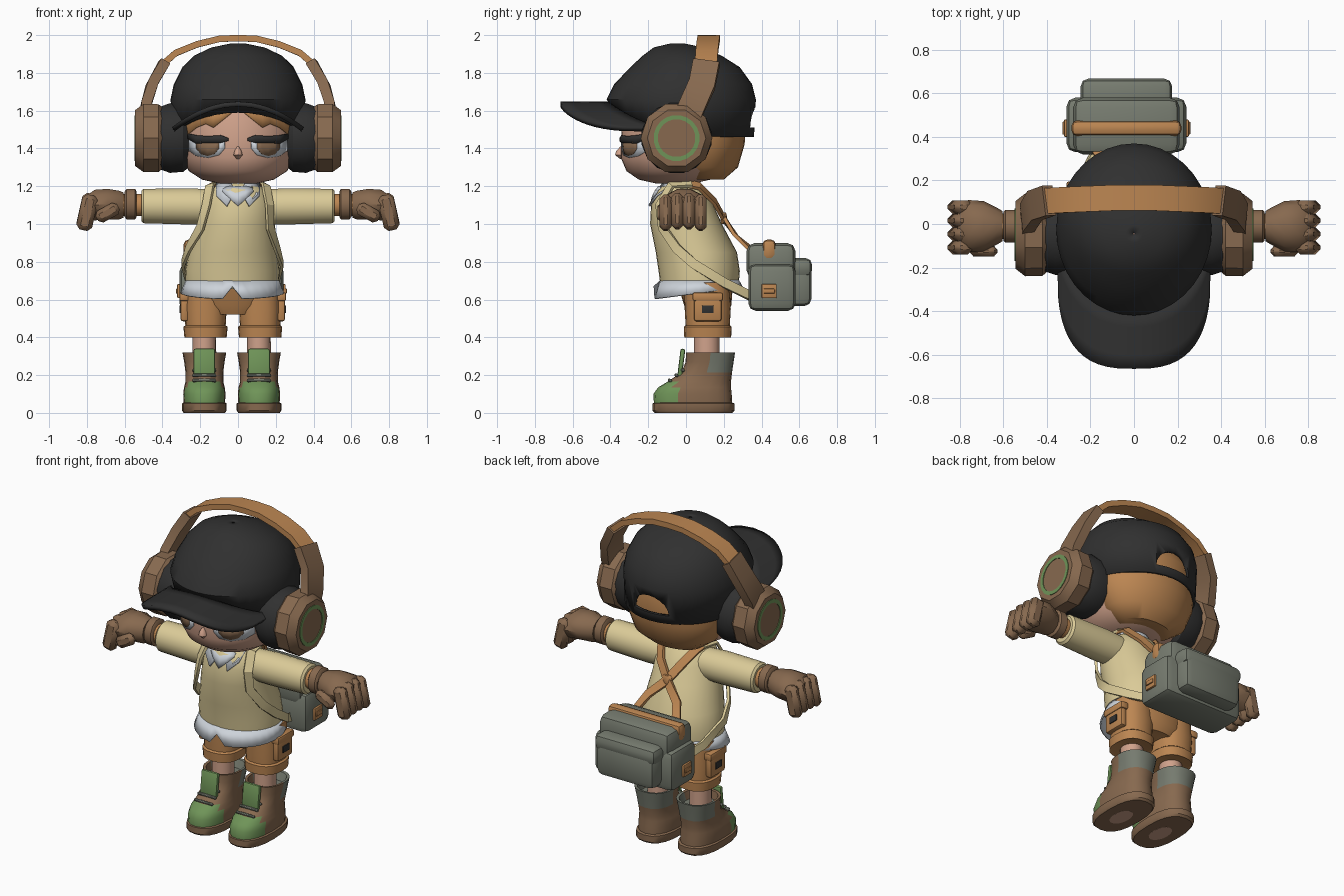
import bpy, bmesh, math
from mathutils import Vector, Euler

if "Cube" in bpy.data.objects:
    bpy.data.objects.remove(bpy.data.objects["Cube"])

def material(name, hexa):
    m = bpy.data.materials.new(name)
    c = [int(hexa[i:i + 2], 16) / 255 for i in (0, 2, 4)]
    m.diffuse_color = [v / 12.92 if v < .04 else ((v + .055) / 1.055) ** 2.4 for v in c] + [1]
    m.use_nodes = True
    m.node_tree.nodes["Principled BSDF"].inputs["Base Color"].default_value = m.diffuse_color
    return m

BLACK = material("black", "303030")
TAN = material("tan_leather", "BC8652")
BROWN = material("brown", "87694F")
CREAM = material("cream", "DBCB98")
GREY = material("grey_green", "777C70")
GREEN = material("green", "6F9458")
SKIN = material("skin", "D0A28B")
WHITE = material("off_white", "CDD3DA")

def make(name, verts, faces, mat, angle=40):
    me = bpy.data.meshes.new(name)
    me.from_pydata([tuple(v) for v in verts], [], faces)
    bm = bmesh.new()
    bm.from_mesh(me)
    bmesh.ops.recalc_face_normals(bm, faces=bm.faces)
    bm.to_mesh(me)
    bm.free()
    ob = bpy.data.objects.new(name, me)
    bpy.context.collection.objects.link(ob)
    me.materials.append(mat)
    bpy.ops.object.select_all(action='DESELECT')
    ob.select_set(True)
    bpy.context.view_layer.objects.active = ob
    bpy.ops.object.shade_smooth_by_angle(angle=math.radians(angle))
    return ob

def loft(name, rows, mat, n=24, p=2, axis='z', caps=True, fn=None, angle=40):
    """Rows are (position, centre a, centre b, radius a, radius b)."""
    vs = []
    for h, ca, cb, ra, rb in rows:
        for i in range(n):
            t = 2 * math.pi * (i + .5 * (axis == 'x')) / n
            c, s = math.sin(t), -math.cos(t)
            a = ca + ra * math.copysign(abs(c) ** (2 / p), c)
            b = cb + rb * math.copysign(abs(s) ** (2 / p), s)
            vs.append([a, b, h] if axis == 'z' else [h, a, b])
    if fn:
        for i, v in enumerate(vs):
            fn(v, i // n, i % n)
    fs = [(r * n + i, r * n + (i + 1) % n, (r + 1) * n + (i + 1) % n, (r + 1) * n + i)
          for r in range(len(rows) - 1) for i in range(n)]
    if caps:
        fs += [tuple(range(n)), tuple(range(len(vs) - n, len(vs)))]
    return make(name, vs, fs, mat, angle)

def box(name, loc, size, mat, bevel=.015, rot=(0, 0, 0), seg=2):
    bm = bmesh.new()
    bmesh.ops.create_cube(bm, size=1)
    for v in bm.verts:
        v.co = Vector([v.co[i] * size[i] for i in range(3)])
    bmesh.ops.bevel(bm, geom=bm.edges[:], offset=bevel, segments=seg, affect='EDGES', profile=.5)
    r = Euler(rot).to_matrix()
    vs = [r @ v.co + Vector(loc) for v in bm.verts]
    fs = [[v.index for v in f.verts] for f in bm.faces]
    bm.verts.index_update()
    fs = [[v.index for v in f.verts] for f in bm.faces]
    bm.free()
    return make(name, vs, fs, mat)

def ribbon(name, pts, width, thick, mat, centre):
    """Flat strap along points, its flat side facing away from centre(p)."""
    pts = [Vector(q) for q in pts]
    vs, k = [], len(pts)
    for i, q in enumerate(pts):
        t = (pts[min(i + 1, k - 1)] - pts[max(i - 1, 0)]).normalized()
        nor = q - Vector(centre(q))
        nor = (nor - t * nor.dot(t)).normalized()
        w = t.cross(nor)
        vs += [q + w * a * width / 2 + nor * b * thick / 2 for a, b in ((1, 1), (-1, 1), (-1, -1), (1, -1))]
    fs = [(4 * r + i, 4 * r + (i + 1) % 4, 4 * r + 4 + (i + 1) % 4, 4 * r + 4 + i)
          for r in range(k - 1) for i in range(4)]
    return make(name, vs, fs + [(0, 1, 2, 3), tuple(range(4 * k - 4, 4 * k))], mat, 30)

def front_y(rows, x, z):
    for a, b in zip(rows, rows[1:]):
        if a[0] <= z <= b[0]:
            f = (z - a[0]) / (b[0] - a[0])
            _, cx, cy, rx, ry = [u + (v - u) * f for u, v in zip(a, b)]
            return cy - ry * math.sqrt(max(0, 1 - ((x - cx) / rx) ** 2))

def patch(name, rows, cols, s, off, mat):
    """Thin plate on the front of a loft; cols are (x, top z, bottom z)."""
    vs = []
    for x, a, b in cols:
        vs += [(s * x, front_y(rows, s * x, z) - off, z) for z in (a, (a + b) / 2, b)]
    fs = [(3 * i + j, 3 * i + j + 1, 3 * i + j + 4, 3 * i + j + 3)
          for i in range(len(cols) - 1) for j in (0, 1)]
    solid(make(name, vs, fs, mat), .006)

def solid(ob, t, offset=0):
    m = ob.modifiers.new("thickness", 'SOLIDIFY')
    m.thickness, m.offset = t, offset

# Head, hair and face
HEAD = [(1.215, 0, -.06, .10, .10), (1.235, 0, -.06, .19, .19), (1.28, 0, -.05, .26, .265),
        (1.35, 0, -.04, .30, .305), (1.45, 0, -.03, .315, .315), (1.6, 0, -.03, .315, .3), (1.75, 0, 0, .25, .25)]
loft("head", HEAD, SKIN, 40)
loft("hair_back", [(1.235, 0, .1, .17, .1), (1.3, 0, .095, .26, .18), (1.42, 0, .075, .315, .235),
                   (1.6, 0, .05, .325, .275), (1.75, 0, 0, .26, .26)], TAN, 32)
loft("nose", [(1.345, 0, -.34, .008, .01), (1.365, 0, -.345, .025, .03), (1.385, 0, -.345, .02, .025),
              (1.41, 0, -.34, .006, .008)], SKIN, 10)
loft("neck", [(1.1, 0, -.02, .07, .07), (1.24, 0, -.02, .07, .07)], SKIN, 16)
for s in (-1, 1):
    patch("fringe", HEAD, [(.03, 1.62, 1.59), (.08, 1.62, 1.55), (.13, 1.62, 1.51), (.17, 1.62, 1.53),
                           (.22, 1.62, 1.51), (.27, 1.62, 1.47), (.3, 1.6, 1.44)], s, .012, TAN)
    patch("eye_white", HEAD, [(.07, 1.44, 1.4), (.1, 1.445, 1.365), (.16, 1.445, 1.35), (.22, 1.445, 1.36),
                              (.26, 1.445, 1.39)], s, .003, WHITE)
    patch("iris", HEAD, [(.1, 1.44, 1.4), (.125, 1.44, 1.37), (.16, 1.44, 1.36), (.195, 1.44, 1.37),
                         (.22, 1.44, 1.4)], s, .006, BROWN)
    patch("lashes", HEAD, [(.05, 1.455, 1.44), (.09, 1.47, 1.43), (.16, 1.465, 1.43), (.22, 1.47, 1.425),
                           (.27, 1.48, 1.455)], s, .009, BLACK)

# Cap: crown with arched rear opening, and curved brim
def cap_edge(v, r, i):
    if r == 0:
        v[2] = 1.46 + .14 * max(0, (.36 - v[1]) / .76) ** 3
crown = loft("cap_crown", [(1.46, 0, -.01, .345, .37), (1.66, 0, -.025, .357, .395), (1.74, 0, -.015, .34, .365),
                           (1.83, 0, -.005, .295, .29), (1.89, 0, -.02, .235, .21), (1.935, 0, -.04, .14, .13),
                           (1.955, 0, -.045, .04, .04), (1.956, 0, -.045, .004, .004)], BLACK, 36, caps=False, fn=cap_edge)
solid(crown, .02, -1)
arch = [(.12 * math.cos(math.pi * i / 10), 1.51 + .11 * math.sin(math.pi * i / 10)) for i in range(11)]
cutter = make("opening_cutter", [(x, y, z) for y in (.15, .5) for x, z in arch],
              [tuple(range(11)), tuple(range(11, 22))] + [(i, (i + 1) % 11, 11 + (i + 1) % 11, 11 + i) for i in range(11)], BLACK)
cutter.hide_render = True
bpy.context.view_layer.objects.active = crown
bpy.ops.object.modifier_apply(modifier="thickness")
cut = crown.modifiers.new("opening", 'BOOLEAN')
cut.operation, cut.object = 'DIFFERENCE', cutter
bpy.ops.object.modifier_apply(modifier="opening")
bpy.data.objects.remove(cutter)
vs, M, K = [], 25, 5
for i in range(M):
    t = math.radians(-80 + 160 * i / (M - 1))
    sn, cs = math.sin(t), math.cos(t)
    inner = Vector((.35 * sn, -.025 - .385 * cs))
    outer = Vector((.345 * math.copysign(abs(sn) ** .72, sn), -.2 - .465 * cs ** .72))
    for j in range(K):
        q = inner.lerp(outer, j / (K - 1))
        vs.append((q.x, q.y, 1.495 + .14 * (1 - (q.x / .35) ** 2)))
solid(make("cap_brim", vs, [(i * K + j, i * K + j + 1, i * K + K + j + 1, i * K + K + j)
                            for i in range(M - 1) for j in range(K - 1)], BLACK), .026)

# Headphones
band = [(.41, .105, 1.835), (.33, .11, 1.905), (.22, .115, 1.95), (.1, .12, 1.98), (0, .12, 1.984)]
path = band + [(-x, y, z) for x, y, z in band[-2::-1]]
ring_centre = lambda q: (0, q.y, 1.5)
ribbon("headband", path, .118, .034, TAN, ring_centre)
for s in (-1, 1):
    ribbon("band_arm", [(s * x, y, z) for x, y, z in ((.39, .108, 1.855), (.455, .085, 1.74), (.49, .03, 1.62), (.49, 0, 1.55))],
           .14, .055, BROWN, ring_centre)
    def disc(name, rows, mat, n=10, caps=True):
        loft(name, [(s * x, -.05, 1.455, r, r) for x, r in rows], mat, n, axis='x', caps=caps, angle=30)
    disc("ear_cushion", [(.25, .15), (.29, .182), (.36, .188), (.41, .17)], BLACK, 16)
    disc("ear_cup", [(.395, .165), (.42, .188), (.5, .19), (.545, .155)], BROWN)
    disc("ear_ring", [(.54, .122), (.549, .122), (.549, .1), (.54, .1)], GREEN, 20, False)

# Sweater, shirt hem and collar
TORSO = [(.655, -.03, .072, .245, .205), (.75, -.03, .07, .25, .215), (.85, -.025, .055, .235, .215),
         (1.0, -.01, 0, .205, .19), (1.1, 0, -.02, .19, .165), (1.18, 0, -.03, .15, .135), (1.22, 0, -.03, .09, .085)]
loft("sweater", TORSO, CREAM, 32, angle=60)
def hem_edge(v, r, i):
    if r:
        v[2] += .13 * v[1] + (.065 if i == 0 else 0)
solid(loft("shirt_hem", [(.7, -.03, .072, .243, .205), (.625, -.03, .065, .27, .232)], WHITE, 32, caps=False, fn=hem_edge), .01)
patch("shirt_front", TORSO, [(-.08, 1.19, 1.17), (-.04, 1.2, 1.13), (0, 1.2, 1.095), (.04, 1.2, 1.13), (.08, 1.19, 1.17)], 1, .004, WHITE)
solid(loft("collar_stand", [(1.185, 0, -.025, .115, .11), (1.235, 0, -.02, .085, .085)], WHITE, 20, caps=False), .01)
for s in (-1, 1):
    flap = [(.012, -.15, 1.175), (.05, -.105, 1.235), (.115, -.06, 1.215), (.115, -.155, 1.15), (.06, -.195, 1.095)]
    solid(make("collar_flap", [(s * x, y, z) for x, y, z in flap], [(0, 1, 2, 3, 4)], WHITE), .012)

# Arms and gloves
for s in (-1, 1):
    def limb(name, rows, mat, n=16):
        loft(name, [(s * x, -.01, z, ry, rz) for x, z, ry, rz in rows], mat, n, axis='x')
    limb("sleeve", [(.08, 1.09, .09, .09), (.25, 1.093, .096, .097), (.5, 1.095, .09, .092), (.512, 1.095, .078, .08)], CREAM, 20)
    limb("wrist", [(.49, 1.1, .06, .06), (.62, 1.1, .06, .06)], TAN)
    limb("glove_cuff", [(.537, 1.105, .068, .07), (.545, 1.105, .078, .084), (.59, 1.105, .078, .084), (.6, 1.105, .068, .07)], BROWN, 12)
    limb("glove_palm", [(.605, 1.1, .07, .07), (.63, 1.1, .085, .08), (.69, 1.105, .115, .085), (.76, 1.1, .12, .085),
                        (.81, 1.075, .105, .07)], BROWN, 10)
    for k in range(4):
        y = -.108 + .062 * k
        box("finger", (s * .798, y, 1.06 + .008 * (k in (1, 2))), (.085, .062, .19), BROWN, .022, (0, -s * .22, 0), 1)
    box("thumb", (s * .69, -.125, 1.06), (.13, .05, .07), BROWN, .02, (0, s * .5, 0), 1)

# Shorts, legs and boots
loft("shorts_hips", [(.52, -.028, .115, .15, .1), (.57, -.028, .115, .235, .125), (.7, -.028, .1, .23, .15)], TAN, 24)
for s, cx in ((-1, -.172), (1, .117)):
    loft("shorts_leg", [(.43, cx, .115, .105, .115), (.55, cx, .115, .112, .122), (.69, cx, .11, .105, .12)], TAN, 20, 2.4)
    loft("shorts_cuff", [(.405, cx, .115, .1, .11), (.4, cx, .115, .112, .124), (.455, cx, .115, .117, .127),
                         (.465, cx, .115, .105, .115)], TAN, 20, 2.4)
    px = cx + s * .112
    box("pocket", (px, .115, .555), (.04, .145, .14), TAN, .012)
    box("pocket_flap", (px, .115, .615), (.052, .16, .045), TAN, .01)
    box("pocket_patch", (px + s * .0215, .115, .548), (.009, .06, .04), BLACK, .002)
    bx = cx - .006
    loft("leg", [(.2, bx, .11, .064, .068), (.42, bx, .11, .062, .068)], SKIN, 16)
    loft("boot_sole", [(0, bx, .04, .11, .205), (.012, bx, .04, .118, .217), (.05, bx, .04, .118, .217),
                       (.056, bx, .04, .108, .2)], BROWN, 20, 2.5)
    loft("sole_inset", [(-.0005, bx, .02, .05, .085), (.004, bx, .02, .05, .085)], SKIN, 16)
    boot = loft("boot", [(.045, bx, .037, .109, .207), (.1, bx, .035, .112, .207), (.135, bx, .045, .108, .193),
                         (.165, bx, .07, .1, .168), (.215, bx, .11, .1, .134), (.27, bx, .125, .107, .127),
                         (.32, bx, .13, .116, .13), (.318, bx, .13, .1, .114), (.27, bx, .125, .088, .1)], BROWN, 20, 2.4)
    boot.data.materials.append(GREEN)
    boot.data.materials.append(GREY)
    for f in boot.data.polygons:
        if f.center.y < -.045 and f.center.z < .16:
            f.material_index = 1
        elif f.center.y > .12 and f.center.z > .215:
            f.material_index = 2
    box("boot_tongue", (bx, -.025, .265), (.115, .025, .15), GREEN, .01, (-.12, 0, 0))
    for k in range(3):
        box("boot_lace", (bx, -.085 + .034 * k, .172 + .027 * k), (.125, .022, .016), GREY, .005, (-.6, 0, 0), 1)

# Bag
X = -.035
box("bag_body", (X, .455, .665), (.55, .25, .25), GREY, .04)
box("bag_lid", (X, .45, .805), (.49, .26, .19), GREY, .045)
box("bag_pocket", (X, .585, .675), (.4, .16, .22), GREY, .04)
box("bag_pocket_flap", (X, .585, .77), (.42, .165, .1), GREY, .035)
box("bag_strap", (X, .44, .865), (.505, .07, .105), TAN, .025)
for s in (-1, 1):
    box("bag_buckle", (X + s * .277, .44, .645), (.02, .08, .075), TAN, .006)
    box("bag_buckle_tab", (X + s * .287, .44, .645), (.014, .06, .025), TAN, .004)

# Shoulder straps
axis_centre = lambda q: (-.02, .04, min(q.z, 1.0))
for s in (-1, 1):
    ribbon("back_strap", [(s * .13, .0, 1.215), (s * .12, .07, 1.2), (s * .07, .15, 1.12), (-.01, .2, 1.03),
                          (-s * .1 - .02, .262, .94), (-s * .14 - .03, .34, .87)], .05, .018, TAN, axis_centre)
    front = [(.13, .03, 1.215), (.148, -.08, 1.205), (.167, -.14, 1.1), (.185, -.125, .98), (.235, -.05, .87),
             (.262, .04, .79), (.23, .2, .69), (.15, .34, .62)]
    ribbon("front_strap", [(s * x - .03 * min(1, max(0, (1.1 - z) / .25)), y, z) for x, y, z in front],
           .05, .016, CREAM, axis_centre)
loft("strap_joint", [(1.0, -.01, .2, .02, .016), (1.01, -.01, .203, .033, .018), (1.05, -.01, .197, .033, .018),
                     (1.06, -.01, .195, .02, .016)], TAN, 10)
